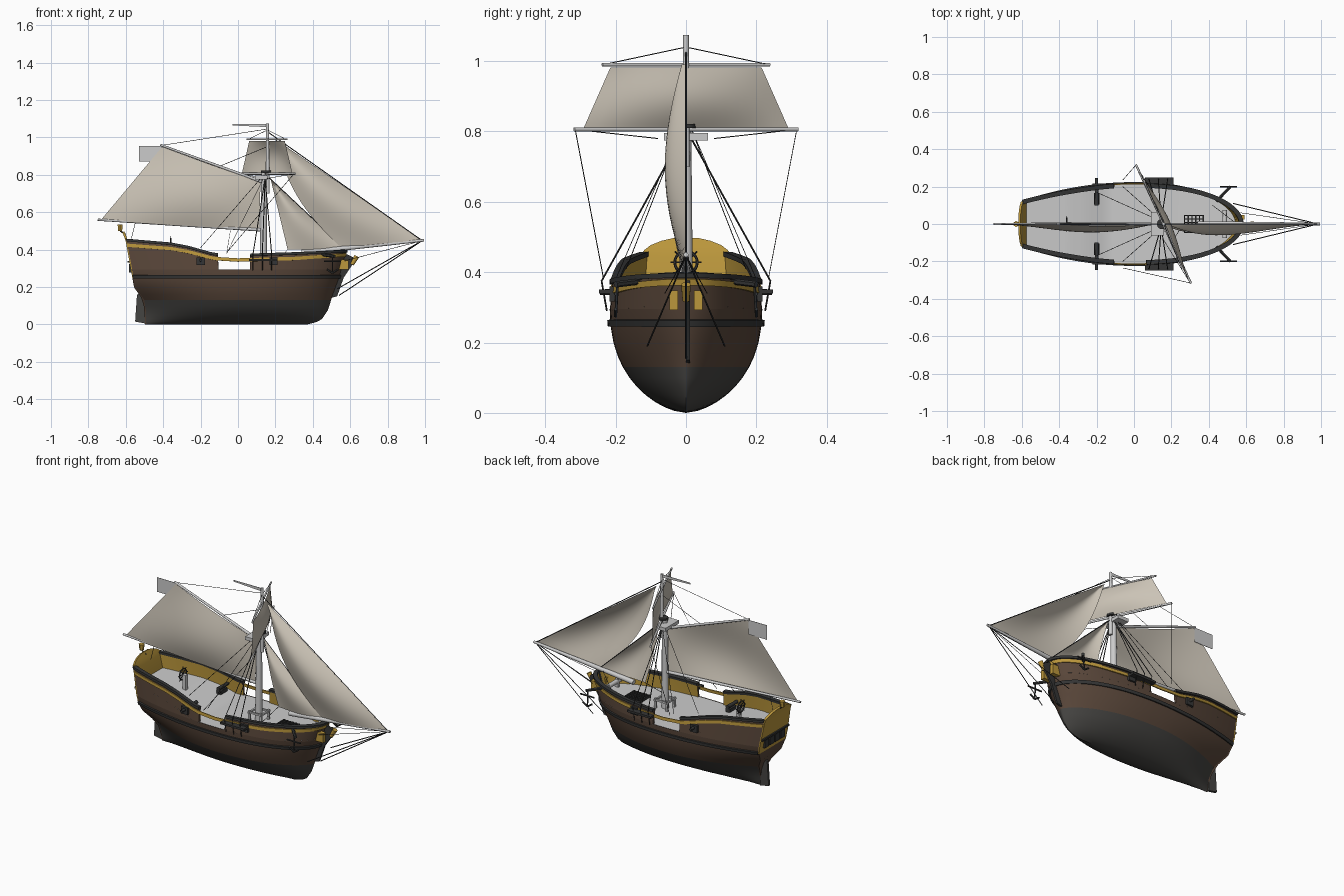
import bpy, bmesh, math
from mathutils import Vector as V

if "Cube" in bpy.data.objects:
    bpy.data.objects.remove(bpy.data.objects["Cube"])

def mat(name, r, g, b):
    m = bpy.data.materials.new(name)
    m.diffuse_color = (r, g, b, 1)
    m.use_nodes = True
    m.node_tree.nodes["Principled BSDF"].inputs["Base Color"].default_value = m.diffuse_color
    return m
BROWN = mat("brown_planks", .1, .062, .042)
DARK = mat("dark_trim", .035, .036, .036)
BOTTOM = mat("bottom_paint", .06, .058, .054)
GOLD = mat("ochre_paint", .5, .31, .045)
CANVAS = mat("canvas", .6, .55, .47)

def lerp_table(t, x):
    for (a, p), (b, q) in zip(t, t[1:]):
        if x <= b:
            return p + (q - p) * (max(x, a) - a) / (b - a)
    return t[-1][1]

# hull lines
STEM = [(0, .37), (.012, .42), (.03, .45), (.08, .483), (.15, .503), (.25, .54), (.38, .575), (.45, .585)]
STERN = [(0, -.49), (.13, -.50), (.2, -.55), (.45, -.595), (.5, -.615)]
SHEER = [(-.6, .45), (-.35, .428), (-.26, .41), (-.13, .372), (0, .366), (.3, .376), (.6, .39)]
BAND = [(-.6, .425), (-.35, .405), (-.26, .388), (-.13, .352), (0, .344), (.3, .352), (.6, .375)]

def hull(s, z):
    zz = min(z, .3)
    w = .217 * max(0, 1 - (1 - zz / .3) ** 2.3) ** .6 - max(0, z - .3) * .1
    if s < 0:
        k = min(1, max(0, (z - .03) / .25))
        f = .08 + .52 * k * k * (3 - 2 * k)
        return V((-s * lerp_table(STERN, z), w * (1 - (1 - f) * s * s), z))
    e = .5 + max(0, .3 - z)
    return V((s * lerp_table(STEM, z), w * max(0, 1 - s ** 2.3) ** e, z))
sheer = lambda s: lerp_table(SHEER, hull(s, .36).x)
band = lambda s: lerp_table(BAND, hull(s, .36).x)
GAP = (-.185, .115)
STATIONS = sorted([-1 + i / 20 for i in range(36)] + [math.sin(math.pi / 2 * (.55 + .45 * i / 12)) for i in range(13)] + list(GAP))

def add(name, bm, *mats):
    me = bpy.data.meshes.new(name)
    bm.to_mesh(me)
    bm.free()
    o = bpy.data.objects.new(name, me)
    bpy.context.collection.objects.link(o)
    for m in mats:
        if m:
            me.materials.append(m)
    return o

def grid(name, rows, *mats, skip=lambda i: False):
    bm = bmesh.new()
    vs = [[bm.verts.new(p) for p in r] for r in rows]
    for a, b in zip(vs, vs[1:]):
        for i in range(len(a) - 1):
            if not skip(i):
                bm.faces.new((a[i + 1], a[i], b[i], b[i + 1]))
    bmesh.ops.remove_doubles(bm, verts=bm.verts, dist=1e-5)
    return add(name, bm, *mats)

def mod(o, thick=0, offset=-1, mirror=True, inner=0):
    if thick:
        m = o.modifiers.new("thick", 'SOLIDIFY')
        m.thickness, m.offset, m.material_offset = thick, offset, inner
    if mirror:
        m = o.modifiers.new("mirror", 'MIRROR')
        m.use_axis = (False, True, False)
    return o

def strip(name, levels, *mats, gap=False, **kw):
    rows = [[hull(s, l(s) if callable(l) else l) for s in STATIONS] for l in levels]
    cut = lambda i: gap and GAP[0] - .001 < STATIONS[i] < GAP[1] - .001
    return mod(grid(name, rows, *mats, skip=cut), **kw)

def box(name, loc, size, m=None, rot=0):
    bm = bmesh.new()
    bmesh.ops.create_cube(bm, size=1)
    for v in bm.verts:
        v.co = V([a * b for a, b in zip(v.co, size)])
    o = add(name, bm, m)
    o.location, o.rotation_euler.z = loc, rot
    return o

def rod(name, p, q, r1, r2=None, m=None, n=12):
    p, q = V(p), V(q)
    bm = bmesh.new()
    bmesh.ops.create_cone(bm, cap_ends=True, segments=n, radius1=r1, radius2=r1 if r2 is None else r2, depth=(q - p).length)
    o = add(name, bm, m)
    o.location = (p + q) / 2
    o.rotation_euler = (q - p).to_track_quat('Z', 'Y').to_euler()
    return o

def plate(name, pts, t, m=None):
    bm = bmesh.new()
    bm.faces.new([bm.verts.new((x, t / 2, z)) for x, z in pts])
    bmesh.ops.recalc_face_normals(bm, faces=bm.faces)
    return mod(add(name, bm, m), t, 0, False)

def ropes(name, lines, r):
    cu = bpy.data.curves.new(name, 'CURVE')
    cu.dimensions, cu.bevel_depth, cu.bevel_resolution = '3D', r, 0
    for line in lines:
        sp = cu.splines.new('POLY')
        sp.points.add(len(line) - 1)
        for pt, c in zip(sp.points, line):
            pt.co = (*c, 1)
    cu.materials.append(DARK)
    bpy.context.collection.objects.link(bpy.data.objects.new(name, cu))

def sail(name, a, b, c, d, belly, hollow=(0, 0, 0), n=16):
    a, b, c, d = map(V, (a, b, c, d))   # a-b top edge, d-c bottom edge
    rows = []
    for j in range(n + 1):
        v = j / n
        row = []
        for i in range(n + 1):
            u = i / n
            p = a.lerp(b, u).lerp(d.lerp(c, u), v)
            row.append(p + V(belly) * math.sin(math.pi * u) * math.sin(math.pi * (.08 + .84 * v)) + V(hollow) * (1 - u) * math.sin(math.pi * v))
        rows.append(row)
    return grid(name, rows, CANVAS)

# hull, bulwarks, trims
strip("hull_bottom", [0, .006, .015, .03, .05, .075, .1, .13], BOTTOM)
strip("hull_topsides", [.13, .16, .2, .25, .295], BROWN)
strip("bulwark", [.295, lambda s: (.295 + sheer(s)) / 2, sheer], BROWN, GOLD, gap=True, thick=.012, inner=1)
strip("rail_cap", [lambda s: sheer(s) - .004, lambda s: sheer(s) + .01], DARK, gap=True, thick=.024, offset=-.3)
strip("ochre_band", [lambda s: band(s) - .009, lambda s: band(s) + .009], GOLD, thick=.006, offset=1)
strip("wale", [.247, .265], DARK, thick=.008, offset=1)
deck = []
for k in (1, .5, 0):
    deck.append([V((p.x, p.y * k, p.z)) for p in (hull(s, max(.292, sheer(s) - .083)) for s in STATIONS)])
mod(grid("deck", deck))

# transom, rudder, stem
def transom(name, levels, m):
    rows = []
    for z, w in levels:
        w = hull(-1, z).y if w is None else w
        rows.append([(lerp_table(STERN, z), w * t, z) for t in (-1, -.5, 0, .5, 1)])
    mod(grid(name, rows, m), .012, 0, False)
transom("lower_transom", [(z, None) for z in (.0, .05, .1, .15, .2, .25)], BROWN)
transom("upper_transom", [(.25, None), (.3, None), (.38, None), (.44, None), (.46, .12), (.475, .1), (.487, .07), (.495, .035)], GOLD)
for y in (-.075, -.025, .025, .075):
    box("stern_window", (-.575, y, .3), (.015, .04, .045), DARK)
box("stern_ledge", (-.58, 0, .335), (.02, .25, .01), DARK)
plate("rudder", [(-.495, .005), (-.55, .015), (-.54, .16), (-.5, .17)], .014, BOTTOM)
plate("stem_post", [(.49, .14), (.53, .15), (.565, .25), (.625, .34), (.615, .36), (.56, .385)], .012, DARK)
rod("figurehead", (.61, 0, .32), (.635, 0, .365), .01, .014, GOLD)
rod("lantern_post", (-.6, 0, .48), (-.63, 0, .5), .004, m=DARK)
rod("lantern", (-.63, 0, .5), (-.63, 0, .535), .012, .016, GOLD, 6)

# mast, spars, platform
rod("lower_mast", (.135, 0, .28), (.14, 0, .82), .02, .015)
rod("top_mast", (.158, 0, .7), (.158, 0, 1.075), .011, .008)
rod("bowsprit", (.34, 0, .385), (.995, 0, .45), .015, .007)
rod("gaff", (.13, 0, .762), (-.415, 0, .96), .008, .006)
rod("boom", (.13, 0, .505), (-.75, 0, .56), .009, .006)
rod("lower_yard", (.01, .318, .806), (.305, -.318, .806), .006)
rod("upper_yard", (.05, .238, .99), (.26, -.238, .99), .005)
box("top_platform", (.125, 0, .785), (.07, .125, .02))
rod("mast_cap", (.15, 0, .81), (.15, 0, .822), .028, m=DARK)

# sails and flags
sail("mainsail", (-.405, 0, .95), (.12, 0, .762), (.115, 0, .508), (-.735, 0, .556), (0, -.045, -.01))
sail("topsail", (.06, .215, .982), (.25, -.215, .982), (.29, -.29, .812), (.022, .29, .812), (.035, .016, 0))
sail("jib", (.2, 0, .99), (.2, 0, .99), (.985, 0, .452), (.55, 0, .41), (0, -.05, 0), (-.055, -.02, -.02))
sail("staysail", (.175, 0, .775), (.175, 0, .775), (.575, 0, .4), (.265, 0, .402), (0, -.035, 0), (0, -.012, 0))
plate("flag", [(-.53, .87), (-.53, .955), (-.41, .955), (-.41, .87)], .002)
plate("pennant", [(.155, 1.055), (.155, 1.073), (-.03, 1.072), (-.03, 1.064)], .003)

# rigging
heavy, light = [], []
TIP = (.985, 0, .448)
for s in (-1, 1):
    for x in (.08, .13, .18):
        heavy.append([(.145, .015 * s, .78), (x, .24 * s, .375), (x, .225 * s, .29)])
    heavy.append([TIP, (.53, .11 * s, .19)])
    light.append([TIP, (.57, .06 * s, .34)])
    for p in ((-.2, .17 * s, .41), (-.06, .2 * s, .38)):
        light.append([(.155, .01 * s, .82), p])
    light.append([(.155 - .145 * s, .315 * s, .806), (-.06, .235 * s, .385)])
    light.append([(.155 - .145 * s, .315 * s, .806), (.155, .08 * s, .78)])
    light.append([(.155 - .1 * s, .235 * s, .99), (.158, 0, 1.04)])
    box("channel", (.135, .228 * s, .345), (.155, .04, .012), DARK)
heavy += [[TIP, (.54, 0, .155)], [(.158, 0, 1.03), TIP], [(.15, 0, .8), (.58, 0, .395)]]
light += [[(.158, 0, 1.045), (-.41, 0, .957)], [(.155, 0, .95), (-.1, 0, .845)], [(-.55, 0, .54), (-.57, 0, .46)],
          [(.265, 0, .402), (.2, -.1, .31)], [(.55, 0, .41), (.42, .1, .36)]]
ropes("standing_rigging", heavy, .0026)
ropes("running_rigging", light, .0014)

# guns, ports, anchors on both sides
for s in (-1, 1):
    rod("gun", (-.2, .1 * s, .345), (-.2, .245 * s, .343), .011, .008, DARK)
    box("gun_carriage", (-.2, .135 * s, .323), (.03, .06, .022), DARK)
    for x in (-.2, .19):
        box("gun_port", (x, .207 * s, .338), (.045, .02, .042), DARK)
    rod("cathead", (.44, .12 * s, .375), (.515, .2 * s, .365), .009, m=DARK, n=6)
    rod("anchor_shank", (.505, .195 * s, .36), (.505, .2 * s, .275), .004, m=DARK, n=6)
    rod("anchor_stock", (.46, .2 * s, .338), (.55, .2 * s, .338), .005, m=DARK, n=6)
    for d in (-1, 1):
        rod("anchor_arm", (.505, .2 * s, .275), (.505 + .03 * d, .2 * s, .295), .005, m=DARK, n=6)
    box("head_knee", (.565, .035 * s, .32), (.05, .024, .055), GOLD)

# deck fittings
for x in (.1, .175):
    for y in (-.035, .035):
        box("bitt_post", (x, y, .315), (.012, .012, .07))
    box("bitt_rail_across", (x, 0, .34), (.01, .09, .01))
for y in (-.035, .035):
    box("bitt_rail_along", (.137, y, .34), (.085, .01, .01))
for i in range(6):
    box("hatch_bar_across", (.27 + i * .02, 0, .306), (.007, .095, .014), DARK)
    box("hatch_bar_along", (.32, -.045 + i * .018, .305), (.105, .006, .012), DARK)
rod("windlass", (.485, -.075, .335), (.485, .075, .335), .013)
for y in (-.05, .05):
    box("windlass_post", (.485, y, .325), (.02, .012, .05))
bm = bmesh.new()
wheel_rows = []
for j in range(7):
    b = j * math.tau / 6
    wheel_rows.append([(-.36 + .004 * math.sin(b), (.032 + .004 * math.cos(b)) * math.cos(i * math.tau / 20),
                        .428 + (.032 + .004 * math.cos(b)) * math.sin(i * math.tau / 20)) for i in range(21)])
bm.free()
grid("wheel_rim", wheel_rows, DARK)
for i in range(4):
    a = i * math.pi / 4
    d = V((0, math.cos(a), math.sin(a))) * .044
    rod("wheel_spoke", V((-.36, 0, .428)) - d, V((-.36, 0, .428)) + d, .0025, m=DARK, n=6)
box("wheel_stand", (-.345, 0, .385), (.02, .02, .09))

# apply modifiers and smooth
bpy.ops.object.select_all(action='SELECT')
bpy.context.view_layer.objects.active = bpy.data.objects["deck"]
bpy.ops.object.convert(target='MESH')
bpy.ops.object.shade_smooth_by_angle(angle=math.radians(35))
